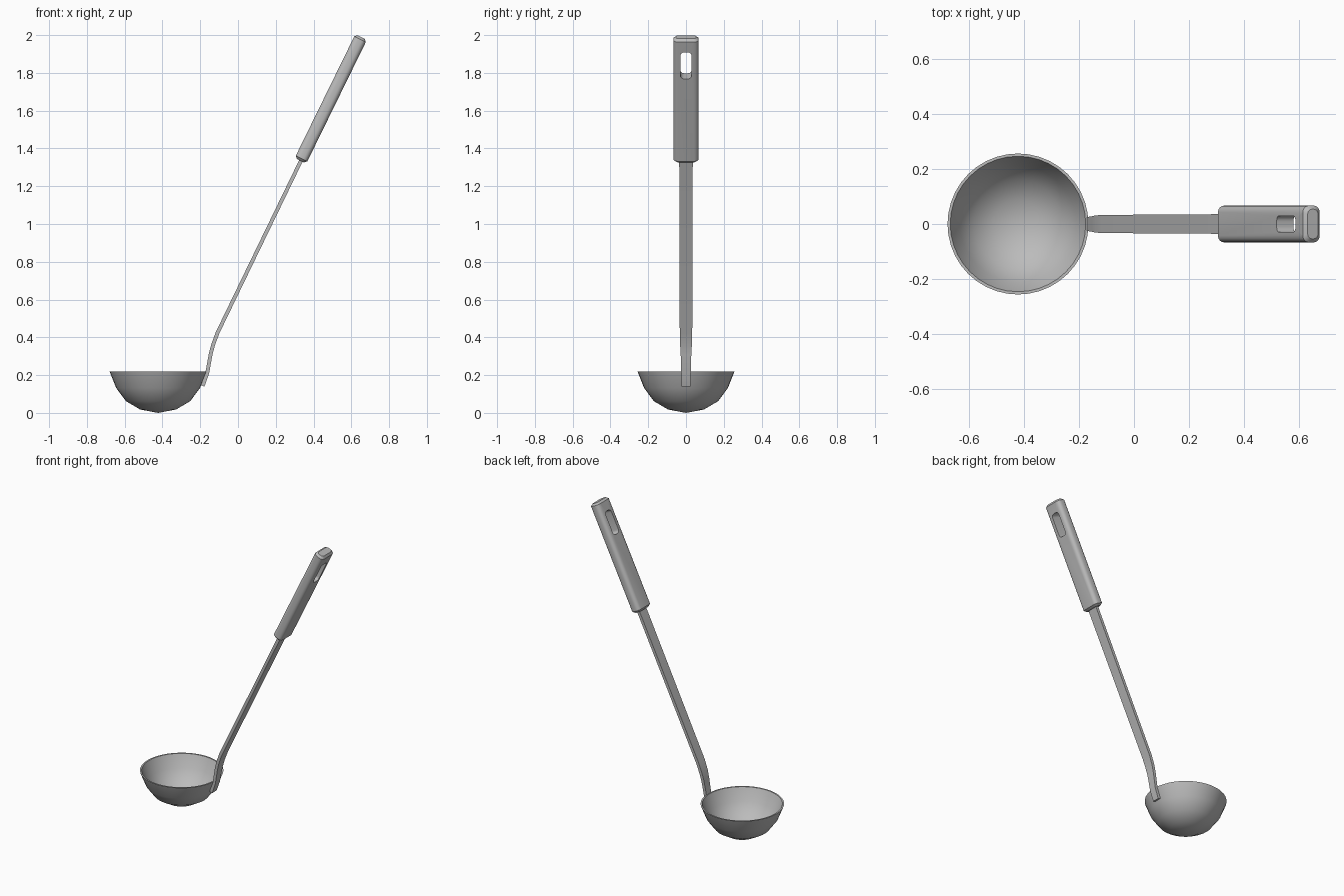
import bpy, bmesh, math
from mathutils import Vector

if "Cube" in bpy.data.objects:
    bpy.data.objects.remove(bpy.data.objects["Cube"])

steel = bpy.data.materials.new("brushed steel grey")
steel.use_nodes = True
GREY = (0.5, 0.5, 0.5, 1)
steel.diffuse_color = GREY
steel.node_tree.nodes["Principled BSDF"].inputs["Base Color"].default_value = GREY


def finish(bm, name, angle):
    """Turn a bmesh into a named, shaded steel object."""
    bmesh.ops.recalc_face_normals(bm, faces=bm.faces[:])
    mesh = bpy.data.meshes.new(name)
    bm.to_mesh(mesh)
    bm.free()
    mesh.materials.append(steel)
    obj = bpy.data.objects.new(name, mesh)
    bpy.context.collection.objects.link(obj)
    shade(obj, angle)
    return obj


def shade(obj, angle):
    bpy.ops.object.select_all(action='DESELECT')
    obj.select_set(True)
    bpy.context.view_layer.objects.active = obj
    bpy.ops.object.shade_smooth_by_angle(angle=math.radians(angle))


def rounded_rect(w, h, r, steps):
    """Outline with half sizes w, h and corner radius r."""
    pts = []
    for q, (sx, sy) in enumerate([(1, 1), (-1, 1), (-1, -1), (1, -1)]):
        for i in range(steps + 1):
            a = (q + i / steps) * math.pi / 2
            pts.append((sx * (w - r) + r * math.cos(a), sy * (h - r) + r * math.sin(a)))
    return pts


def loft(rings):
    """Skin a list of point rings and cap both ends."""
    bm = bmesh.new()
    loops = [[bm.verts.new(p) for p in ring] for ring in rings]
    n = len(loops[0])
    for a, b in zip(loops, loops[1:]):
        for i in range(n):
            j = (i + 1) % n
            bm.faces.new((a[i], a[j], b[j], b[i]))
    bm.faces.new(loops[0])
    bm.faces.new(loops[-1])
    return bm


# Bowl: thin double-walled profile spun round its axis
outer = [(0, 0), (0.095, 0.018), (0.17, 0.062), (0.222, 0.132), (0.257, 0.22)]
inner = [(0.247, 0.22), (0.212, 0.137), (0.162, 0.071), (0.09, 0.029), (0, 0.012)]
centre = Vector((-0.423, 0, 0))
bm = bmesh.new()
verts = [bm.verts.new(centre + Vector((r, 0, z))) for r, z in outer + inner]
edges = [bm.edges.new(pair) for pair in zip(verts, verts[1:])]
bmesh.ops.spin(bm, geom=verts + edges, cent=centre, axis=(0, 0, 1),
               angle=math.tau, steps=40, use_merge=True)
bmesh.ops.remove_doubles(bm, verts=bm.verts[:], dist=0.0005)
finish(bm, "bowl", 40)

# Shaft: flat strip swept along a bent path, narrowing to the bowl
path = [(-0.187, 0.143, 0.024), (-0.163, 0.21, 0.025), (-0.145, 0.31, 0.028),
        (-0.132, 0.36, 0.031), (-0.108, 0.425, 0.033), (0.36, 1.39, 0.036)]
spine = [Vector((x, 0, z)) for x, z, w in path]
rings = []
for i, p in enumerate(spine):
    along = (spine[min(i + 1, len(spine) - 1)] - spine[max(i - 1, 0)]).normalized()
    side = Vector((along.z, 0, -along.x)) * 0.01
    half = Vector((0, path[i][2], 0))
    rings.append([p + side + half, p + side - half, p - side - half, p - side + half])
finish(loft(rings), "shaft", 30)

# Grip: rounded bar with chamfered ends, tilted in line with the shaft
bottom, top = Vector((0.331, 0, 1.335)), Vector((0.652, 0, 1.99))
axis = (top - bottom).normalized()
across = Vector((axis.z, 0, -axis.x))
length = (top - bottom).length
CHAMFER = 0.013
rings = []
for t, inset in [(0, CHAMFER), (CHAMFER, 0), (length - CHAMFER, 0), (length, CHAMFER)]:
    outline = rounded_rect(0.067 - inset, 0.034 - inset, 0.024 - inset / 2, 4)
    rings.append([bottom + axis * t + Vector((0, u, 0)) + across * v for u, v in outline])
grip = finish(loft(rings), "grip", 30)

# Hanging slot cut through the grip
slot_centre = bottom + axis * 0.577
slot = rounded_rect(0.03, 0.078, 0.02, 4)
rings = [[slot_centre + Vector((0, u, 0)) + axis * v + across * d for u, v in slot]
         for d in (-0.1, 0.1)]
cutter = finish(loft(rings), "slot_cutter", 30)
cutter.hide_render = True
cut = grip.modifiers.new("slot", 'BOOLEAN')
cut.operation = 'DIFFERENCE'
cut.solver = 'EXACT'
cut.object = cutter
bpy.context.view_layer.objects.active = grip
bpy.ops.object.modifier_apply(modifier=cut.name)
bpy.data.objects.remove(cutter)
shade(grip, 30)
